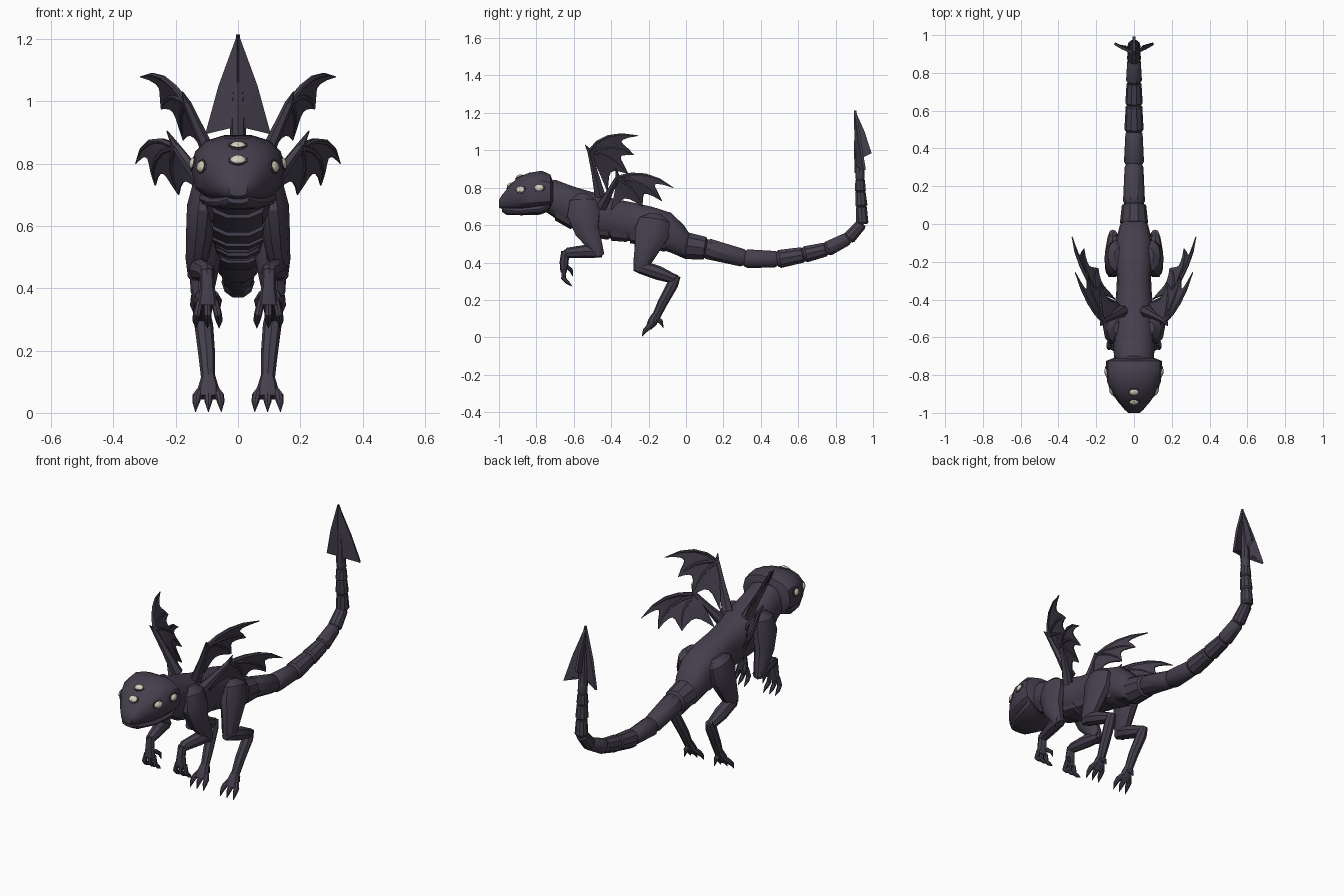
import bpy, bmesh, math
from mathutils import Vector as V
from mathutils.bvhtree import BVHTree

if "Cube" in bpy.data.objects:
    bpy.data.objects.remove(bpy.data.objects["Cube"])


def material(name, rgb):
    m = bpy.data.materials.new(name)
    m.diffuse_color = (*rgb, 1)
    m.use_nodes = True
    m.node_tree.nodes["Principled BSDF"].inputs["Base Color"].default_value = m.diffuse_color
    return m


HIDE = material("dark violet hide", (0.060, 0.050, 0.075))
EYE = material("pale cream", (0.66, 0.63, 0.50))


def finish(name, bm, mat=HIDE, angle=32, thick=0):
    bmesh.ops.recalc_face_normals(bm, faces=bm.faces)
    me = bpy.data.meshes.new(name)
    bm.to_mesh(me)
    bm.free()
    ob = bpy.data.objects.new(name, me)
    bpy.context.collection.objects.link(ob)
    me.materials.append(mat)
    if thick:
        mod = ob.modifiers.new("thickness", 'SOLIDIFY')
        mod.thickness, mod.offset = thick, 0
    else:
        bpy.ops.object.select_all(action='DESELECT')
        ob.select_set(True)
        bpy.context.view_layer.objects.active = ob
        bpy.ops.object.shade_smooth_by_angle(angle=math.radians(angle))
    return ob


def skin(bm, rings):
    vs = [[bm.verts.new(p) for p in r] for r in rings]
    n = len(vs[0])
    for a, b in zip(vs, vs[1:]):
        for i in range(n):
            j = (i + 1) % n
            bm.faces.new((a[i], a[j], b[j], b[i]))
    bm.faces.new(vs[0])
    bm.faces.new(vs[-1])


def spow(v, p):
    return math.copysign(abs(v) ** p, v)


def loft(name, stations, n=14, p=0.8):
    """Stations along y: (y, top, bottom, half width)."""
    bm = bmesh.new()
    rings = []
    for y, t, b, w in stations:
        rings.append([V((w * spow(math.cos(a), p), y, (t + b) / 2 + (t - b) / 2 * spow(math.sin(a), p)))
                      for a in (2 * math.pi * i / n for i in range(n))])
    skin(bm, rings)
    return finish(name, bm)


def tube(bm, pts, radii, n=8):
    """Tapered tube; a radius is a number or (sideways, across)."""
    pts = [V(p) for p in pts]
    rings = []
    for i, (c, r) in enumerate(zip(pts, radii)):
        d = (pts[min(i + 1, len(pts) - 1)] - pts[max(i - 1, 0)]).normalized()
        s = V((1, 0, 0)) - d * d.x
        s = s.normalized() if s.length > 0.05 else V((0, 0, 1))
        u = d.cross(s)
        ra, rb = r if isinstance(r, tuple) else (r, r)
        rings.append([c + s * ra * math.cos(2 * math.pi * k / n) + u * rb * math.sin(2 * math.pi * k / n)
                      for k in range(n)])
    skin(bm, rings)


def part(name, *tubes, n=8):
    bm = bmesh.new()
    for pts, radii in tubes:
        tube(bm, pts, radii, n)
    return finish(name, bm)


# head with a separate lower jaw
head = loft("head", [(-1.0, .735, .695, .03), (-.985, .76, .685, .048), (-.945, .81, .68, .082),
                     (-.90, .855, .675, .115), (-.84, .882, .67, .141), (-.77, .893, .668, .150),
                     (-.725, .872, .68, .148), (-.71, .83, .70, .11)])
loft("lower_jaw", [(-.985, .70, .672, .035), (-.96, .70, .655, .06), (-.88, .70, .652, .10),
                   (-.78, .72, .655, .125), (-.73, .74, .675, .12)])

# torso and neck
BODY = [(-.75, .83, .67, .10), (-.70, .845, .635, .107), (-.62, .815, .585, .108), (-.54, .79, .555, .112),
        (-.45, .765, .53, .106), (-.38, .742, .525, .095), (-.28, .722, .51, .09), (-.18, .70, .485, .10),
        (-.08, .668, .45, .094), (-.01, .60, .42, .076), (.015, .56, .43, .06)]
loft("torso", BODY)


def body_at(y):
    for a, b in zip(BODY, BODY[1:]):
        if a[0] <= y <= b[0]:
            f = (y - a[0]) / (b[0] - a[0])
            return [p + (q - p) * f for p, q in zip(a, b)]


# overlapping plates under neck and belly
for k in range(6):
    y0 = -.70 + k * .1
    rows = []
    for y, drop, wide in ((y0, .012, .86), (y0 + .08, .008, .86), (y0 + .11, -.01, .7)):
        _, t, b, w = body_at(y)
        rows.append((y, (t + b) / 2, b - drop, w * wide))
    loft(f"belly_plate_{k + 1}", rows, n=10)

# eyes with jagged rims, placed on the head surface
bm = bmesh.new()
bm.from_mesh(head.data)
tree = BVHTree.FromBMesh(bm)
bm.free()
spots = [((0, y, 2), (0, 0, -1)) for y in (-.89, -.942)]
spots += [((s, y, z), (-s, 0, 0)) for s in (1, -1) for y, z in ((-.885, .79), (-.785, .80))]
for k, (o, d) in enumerate(spots):
    hit, nor, _, _ = tree.ray_cast(V(o), V(d))
    side = nor.cross(V((1, 0, 0)) if k < 2 else V((0, 0, 1))).normalized()
    long, short = (nor.cross(side), side) if k < 2 else (side, nor.cross(side))
    for name, size, mat in (("eye", .024, EYE), ("eye_rim", .029, HIDE)):
        bm = bmesh.new()
        rings = []
        for f, h in ((1.0, -.008), (1.0, .003), (.75, .009), (.3, .012)):
            ring = []
            for i in range(20):
                a = math.pi * i / 10
                r = size * f * (1.12 if i % 2 and mat is HIDE else 1)
                lift = h if mat is EYE else min(h, .004)
                ring.append(hit + long * r * math.cos(a) + short * r * .75 * math.sin(a) + nor * lift)
            rings.append(ring)
        skin(bm, rings[:2] if mat is HIDE else rings)
        finish(f"{name}_{k + 1}", bm, mat)

# segmented tail
JOINTS = [(0, .49), (.11, .475), (.322, .42), (.495, .418), (.635, .443), (.755, .472), (.87, .53),
          (.942, .61), (.938, .703), (.932, .783), (.931, .845), (.928, .93)]
SIZES = [.075, .058, .053, .051, .046, .042, .037, .035, .034, .031, .026]
for k, r in enumerate(SIZES):
    a, b = V((0, *JOINTS[k])), V((0, *JOINTS[k + 1]))
    e = r * .86
    part(f"tail_segment_{k + 1}", ([a.lerp(b, f) for f in (-.06, .05, .9, 1.0)],
                                   [r * .8, r, e, e * .75]), n=10)

# tail spade: core, two side fins and a rear fin
part("spade_core", ([(0, .928, .88), (0, .922, 1.0), (0, .906, 1.214)], [.026, .024, .002]))
TIP = (0, .904, 1.214)
fins = [[TIP, (s * .06, .93, 1.05), (s * .103, .955, .895), (s * .05, .94, .927), (0, .91, .92)] for s in (1, -1)]
fins.append([TIP, (0, .955, 1.10), (0, .992, .985), (0, .955, 1.0), (0, .925, .95)])
for name, outline in zip(("spade_fin_left", "spade_fin_right", "spade_fin_rear"), fins):
    bm = bmesh.new()
    vs = [bm.verts.new(p) for p in outline]
    for i in range(1, 4):
        bm.faces.new((vs[4], vs[i - 1], vs[i]))
    finish(name, bm, thick=.014)


# wings: arm, bent fingers and a scalloped skin between them
def bez(w, m, t, f):
    return w * (1 - f) ** 2 + m * 2 * f * (1 - f) + t * f * f


def wing(name, s, root, wrist, hook, fingers):
    q = lambda p: V((p[0] * s, p[1], p[2]))
    w = q(wrist)
    fs = [(w, q(m), q(t)) for m, t in fingers]
    tubes = [([q(root), q(root).lerp(w, .5), w], [.032, .02, .014]),
             ([w, q(hook)], [.014, .002])]
    for f in fs[:-1]:
        tubes.append(([bez(*f, t) for t in (0, .25, .5, .75, 1)], [.012, .010, .009, .007, .002]))
    part(name + "_bones", *tubes, n=6)
    bm = bmesh.new()
    for a, b in zip(fs, fs[1:]):
        grid = []
        for i in range(7):
            u = i / 6
            cut = 1 - .28 * math.sin(math.pi * u)
            grid.append([bm.verts.new(bez(*a, j / 6 * cut).lerp(bez(*b, j / 6 * cut), u)) for j in range(7)])
        for g, h in zip(grid, grid[1:]):
            for j in range(6):
                bm.faces.new((g[j], g[j + 1], h[j + 1], h[j]))
    bmesh.ops.remove_doubles(bm, verts=bm.verts, dist=.0005)
    finish(name + "_skin", bm, thick=.006)


for s, side in ((1, "left"), (-1, "right")):
    X = lambda *ps: [(p[0] * s, p[1], p[2]) for p in ps]
    wing(f"upper_wing_{side}", s, (.06, -.46, .76), (.165, -.515, .995), (.178, -.54, 1.03),
         [((.24, -.45, 1.11), (.312, -.255, 1.078)), ((.23, -.38, 1.04), (.245, -.28, .975)),
          ((.19, -.40, .98), (.175, -.31, .875)), ((.10, -.46, .88), (.08, -.42, .78))])
    wing(f"lower_wing_{side}", s, (.085, -.45, .70), (.20, -.365, .855), (.228, -.375, .905),
         [((.30, -.22, .91), (.328, -.068, .80)), ((.29, -.22, .84), (.265, -.13, .73)),
          ((.23, -.27, .80), (.19, -.235, .70)), ((.13, -.38, .78), (.10, -.40, .68))])

    # front leg
    part(f"front_upper_leg_{side}", (X((.09, -.55, .765), (.10, -.55, .73), (.112, -.548, .66), (.122, -.53, .57),
         (.132, -.485, .49), (.135, -.46, .435)),
         [(.02, .03), (.045, .075), (.052, .092), (.045, .068), (.036, .042), (.026, .026)]), n=10)
    part(f"front_lower_leg_{side}", (X((.135, -.45, .455), (.122, -.53, .46), (.10, -.63, .452), (.10, -.652, .44)),
         [.028, .036, .028, .02]))
    hand = [(X((.10, -.645, .46), (.098, -.652, .40), (.098, -.655, .345)), [.022, .024, (.034, .016)])]
    for dx in (-.034, 0, .034):
        hand.append((X((.098 + dx * .7, -.652, .36), (.098 + dx, -.655, .315), (.098 + dx * 1.1, -.635, .295),
                       (.098 + dx * 1.1, -.608, .272)), [.012, .013, .011, .001]))
    hand.append((X((.075, -.64, .38), (.062, -.615, .36), (.06, -.605, .325)), [.012, .011, .001]))
    part(f"front_foot_{side}", *hand)

    # hind leg
    part(f"thigh_{side}", (X((.08, -.165, .655), (.09, -.168, .625), (.10, -.182, .56), (.108, -.215, .46),
         (.115, -.24, .39), (.115, -.255, .35)),
         [(.025, .04), (.05, .085), (.058, .098), (.046, .066), (.038, .046), (.025, .025)]), n=10)
    part(f"shin_{side}", (X((.115, -.28, .375), (.115, -.24, .375), (.116, -.15, .345), (.113, -.07, .315),
         (.112, -.042, .318)), [.02, .036, .038, .027, .014]))
    part(f"hock_{side}", (X((.112, -.048, .33), (.11, -.07, .285), (.10, -.125, .185), (.095, -.165, .10)),
         [.02, .03, .027, .022]))
    foot = [(X((.095, -.16, .12), (.095, -.18, .08), (.095, -.20, .05)), [.022, (.034, .026), (.036, .016)])]
    for dx in (-.036, 0, .036):
        foot.append((X((.095 + dx * .5, -.175, .08), (.095 + dx, -.20, .055), (.095 + dx * 1.1, -.22, .035),
                       (.095 + dx * 1.15, -.236, .003)), [.014, .015, .012, .001]))
    foot.append((X((.095, -.165, .10), (.095, -.135, .085), (.095, -.12, .05)), [.016, .013, .001]))
    part(f"hind_foot_{side}", *foot)
